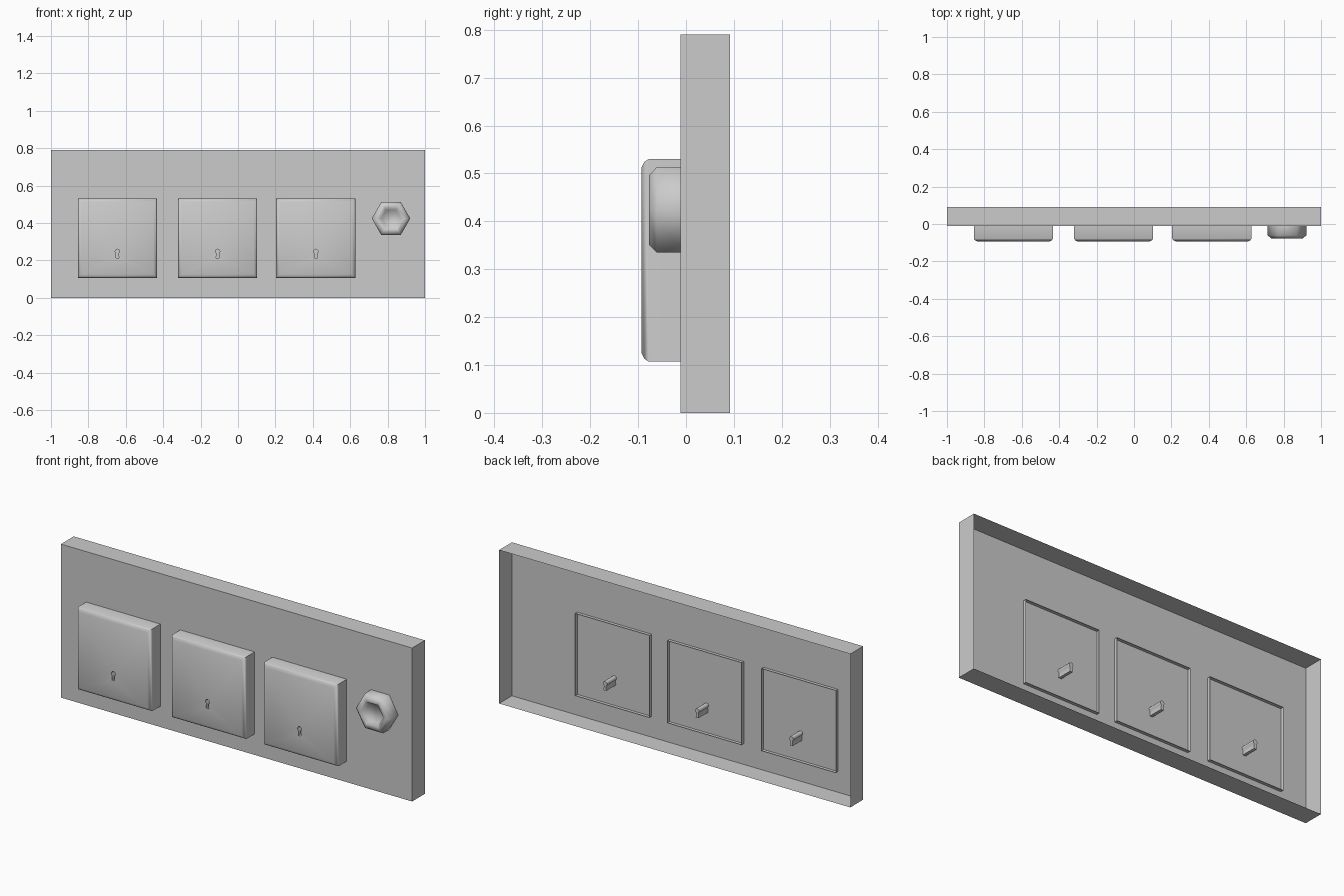
import bpy, bmesh, math

if "Cube" in bpy.data.objects:
    bpy.data.objects.remove(bpy.data.objects["Cube"])

FRONT = -0.012   # face of the mounting panel
BACK = 0.092


def rect(cx, cz, hx, hz):
    return [(cx - hx, cz - hz), (cx + hx, cz - hz), (cx + hx, cz + hz), (cx - hx, cz + hz)]


def hexagon(cx, cz, r):
    return [(cx + r * math.cos(i * math.pi / 3), cz + r * math.sin(i * math.pi / 3)) for i in range(6)]


def keyhole(cx, cz, r):
    # round top with a slot flaring downwards
    pts = [(cx + r * math.cos(a), cz + r * math.sin(a))
           for a in (math.radians(-60 + 30 * i) for i in range(11))]
    return pts + [(cx - 0.008, cz - 0.035), (cx + 0.008, cz - 0.035)]


def add_ring(bm, pts, y):
    return [bm.verts.new((x, y, z)) for x, z in pts]


def loft(bm, rings):
    # rings run from back to front, counter-clockwise seen from the front
    for a, b in zip(rings, rings[1:]):
        n = len(a)
        for i in range(n):
            j = (i + 1) % n
            bm.faces.new((a[i], a[j], b[j], b[i]))


def finish(name, bm, angle=None):
    mesh = bpy.data.meshes.new(name)
    bm.to_mesh(mesh)
    bm.free()
    obj = bpy.data.objects.new(name, mesh)
    bpy.context.collection.objects.link(obj)
    if angle:
        mesh.shade_smooth()
        mesh.set_sharp_from_angle(angle=math.radians(angle))


# mounting panel: shallow tray open at the back
bm = bmesh.new()
rings = [add_ring(bm, rect(0, 0.395, 1, 0.395), y) for y in (BACK, FRONT)]
loft(bm, rings)
bm.faces.new(rings[-1])
finish("mounting_panel", bm)


# square locked covers: bevelled shells whose rims poke through the panel
def cover(name, cx):
    bm = bmesh.new()
    cz, h = 0.3185, 0.2115
    rings = [add_ring(bm, rect(cx, cz, h - inset, h - inset), y)
             for inset, y in ((0, 0.005), (0, -0.078), (0.006, -0.087), (0.018, -0.093))]
    loft(bm, rings)
    # deep keyhole pocket
    hole_pts = keyhole(cx, 0.248, 0.012)
    hole = add_ring(bm, hole_pts, -0.093)
    end = add_ring(bm, hole_pts, 0.065)
    loft(bm, [hole, end])
    bm.faces.new(end)
    # front face around the keyhole
    edges = []
    for r in (rings[-1], hole):
        edges += [bm.edges.get((r[i - 1], r[i])) for i in range(len(r))]
    bmesh.ops.triangle_fill(bm, use_beauty=True, edges=edges, normal=(0, -1, 0))
    bmesh.ops.recalc_face_normals(bm, faces=bm.faces)
    finish(name, bm, 50)


for i, cx in enumerate((-0.645, -0.109, 0.416)):
    cover(f"lock_cover_{i + 1}", cx)

# hexagonal nut with bevelled rim and sunken centre
bm = bmesh.new()
rings = [add_ring(bm, hexagon(0.818, 0.424, r), y)
         for r, y in ((0.103, FRONT), (0.103, -0.061), (0.084, -0.077),
                      (0.064, -0.077), (0.053, -0.06))]
loft(bm, rings)
bm.faces.new(rings[-1])
finish("hex_nut", bm, 65)
